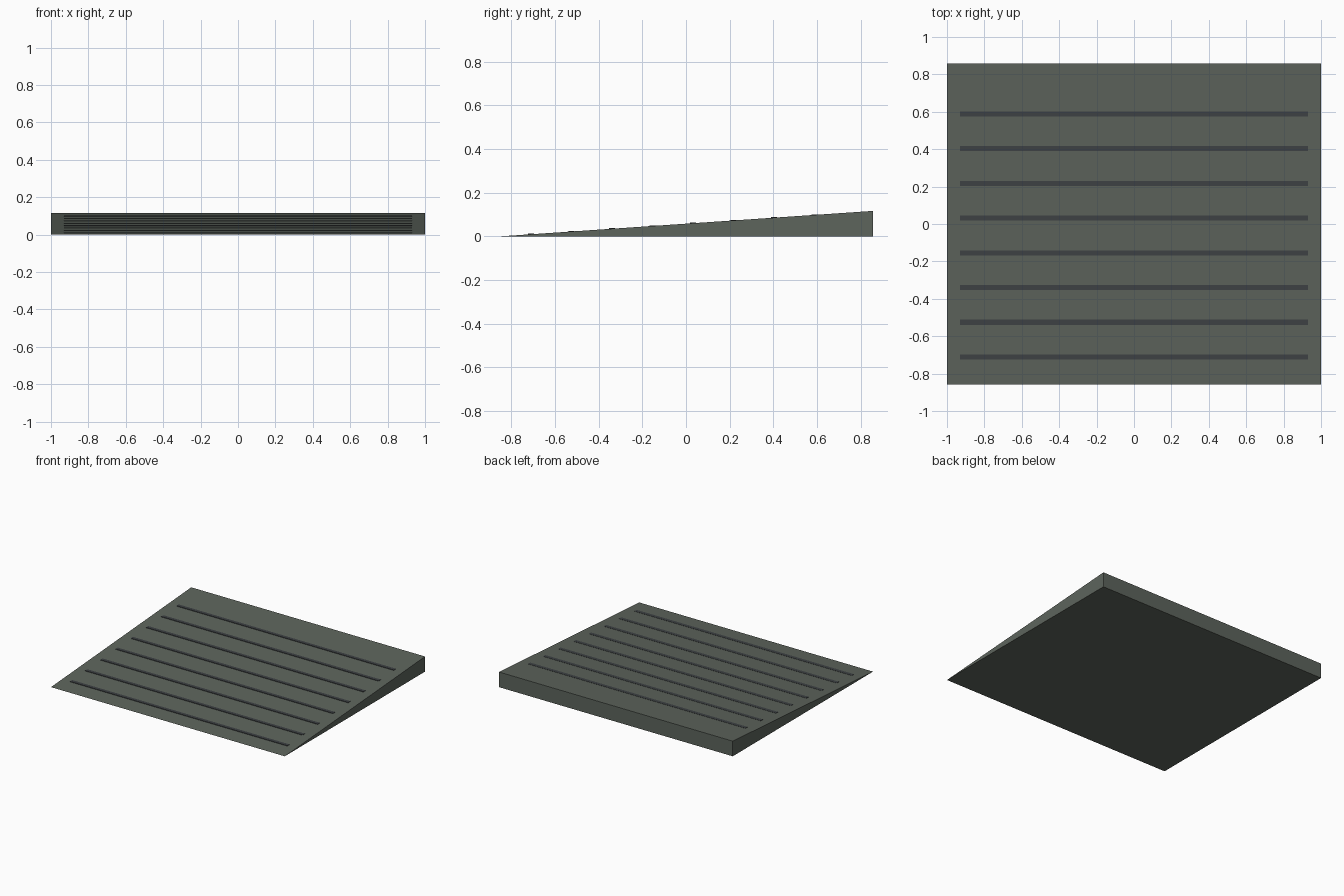
import bpy, bmesh

if "Cube" in bpy.data.objects:
    bpy.data.objects.remove(bpy.data.objects["Cube"])

W, D, H = 1.0, 0.857, 0.117   # half width, half depth, back height


def material(name, rgb):
    m = bpy.data.materials.new(name)
    m.diffuse_color = (*rgb, 1)
    m.use_nodes = True
    m.node_tree.nodes["Principled BSDF"].inputs["Base Color"].default_value = m.diffuse_color
    return m


def extrude_profile(name, profile, half_width, mat):
    """Extrude a closed (y, z) profile along x."""
    bm = bmesh.new()
    face = bm.faces.new([bm.verts.new((-half_width, y, z)) for y, z in profile])
    moved = bmesh.ops.extrude_face_region(bm, geom=[face])["geom"]
    bmesh.ops.translate(bm, vec=(2 * half_width, 0, 0),
                        verts=[v for v in moved if isinstance(v, bmesh.types.BMVert)])
    bmesh.ops.recalc_face_normals(bm, faces=bm.faces)
    me = bpy.data.meshes.new(name)
    bm.to_mesh(me)
    bm.free()
    me.materials.append(mat)
    ob = bpy.data.objects.new(name, me)
    bpy.context.collection.objects.link(ob)
    return ob


rubber = material("grey green rubber", (0.11, 0.128, 0.108))
dark = material("dark grey grip", (0.047, 0.053, 0.057))

# Wedge body
extrude_profile("ramp_wedge", [(-D, 0), (D, 0), (D, H)], W, rubber)

# Level grip strips, slightly proud of the slope
for i in range(8):
    y = -0.711 + i * 0.1857
    z = H * (y + D) / (2 * D)
    lo, hi = max(0.001, z - 0.006), z + 0.0025
    h = 0.0135
    extrude_profile(f"grip_strip_{i + 1}",
                    [(y - h, lo), (y + h, lo), (y + h, hi), (y - h, hi)], 0.93, dark)
